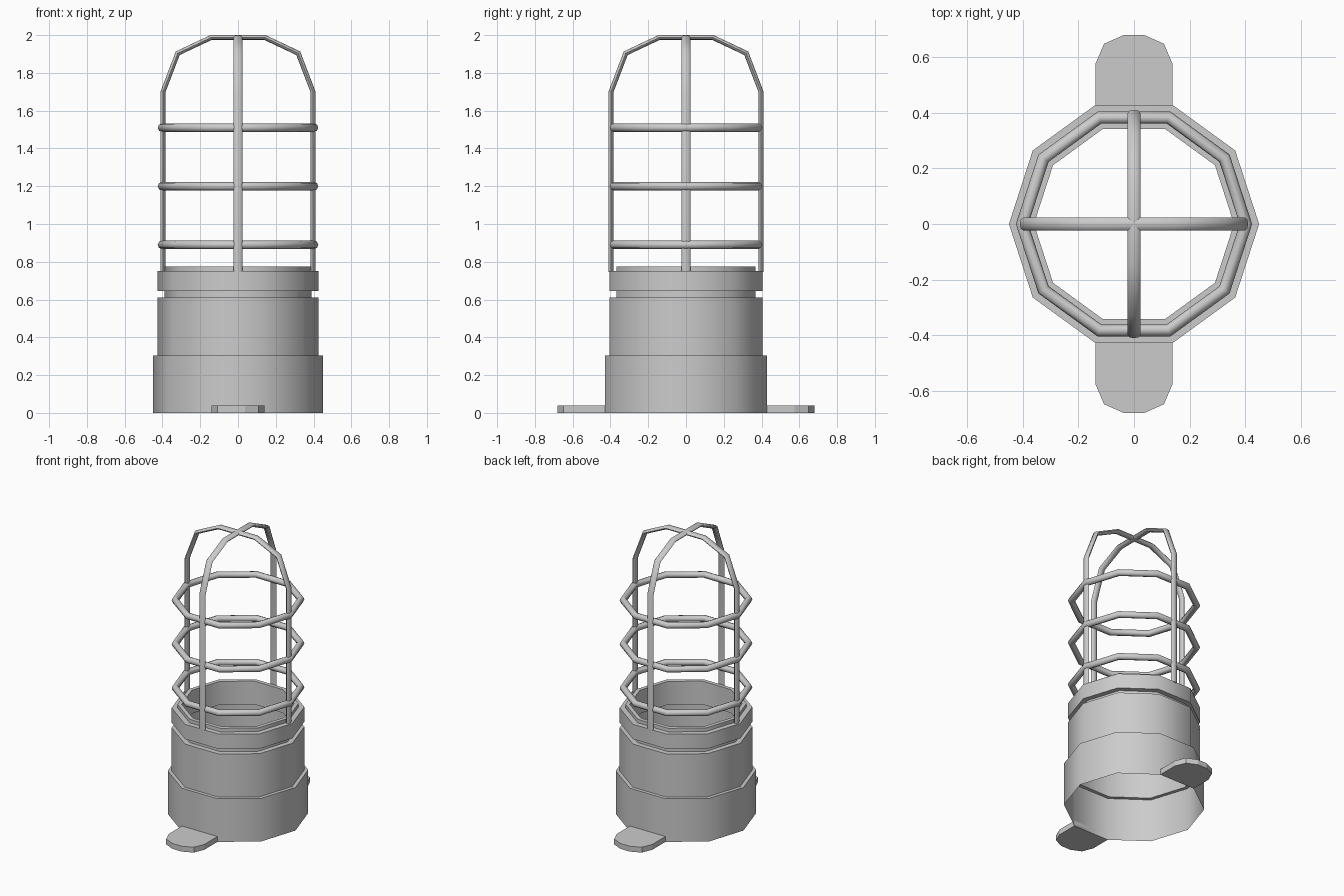
import bpy, bmesh
from math import cos, sin, pi, radians
from mathutils import Vector

if "Cube" in bpy.data.objects:
    bpy.data.objects.remove(bpy.data.objects["Cube"])

SIDES = 10


def finish(name, bm, smooth=True):
    bmesh.ops.recalc_face_normals(bm, faces=bm.faces[:])
    me = bpy.data.meshes.new(name)
    bm.to_mesh(me)
    bm.free()
    ob = bpy.data.objects.new(name, me)
    bpy.context.collection.objects.link(ob)
    if smooth:
        bpy.ops.object.select_all(action='DESELECT')
        ob.select_set(True)
        bpy.context.view_layer.objects.active = ob
        bpy.ops.object.shade_smooth_by_angle(angle=radians(50))
    return ob


def bridge(bm, a, b, wrap=True):
    n = len(a)
    for i in range(n if wrap else n - 1):
        j = (i + 1) % n
        bm.faces.new((a[i], a[j], b[j], b[i]))


def lathe(name, profile, closed=False):
    """Ten-sided turned part from (radius, z) points."""
    bm = bmesh.new()
    rings = [[bm.verts.new((r * cos(2 * pi * k / SIDES), r * sin(2 * pi * k / SIDES), z))
              for k in range(SIDES)] for r, z in profile]
    for a, b in zip(rings, rings[1:] + (rings[:1] if closed else [])):
        bridge(bm, a, b)
    return finish(name, bm)


def arch(name, path, half_w, half_t, turn):
    """Flattened wire swept along (u, z) points, turned about z."""
    pts = [Vector(p) for p in path]
    c, s = cos(turn), sin(turn)
    bm = bmesh.new()
    rings = []
    for i, p in enumerate(pts):
        segs = []
        if i > 0:
            segs.append((p - pts[i - 1]).normalized())
        if i < len(pts) - 1:
            segs.append((pts[i + 1] - p).normalized())
        d = sum(segs, Vector((0, 0))).normalized()
        miter = 1 / d.dot(segs[0])
        n = Vector((-d.y, d.x)) * miter
        ring = []
        for k in range(8):
            a = 2 * pi * k / 8
            q = p + n * (half_t * cos(a))
            w = half_w * sin(a)
            ring.append(bm.verts.new((q.x * c - w * s, q.x * s + w * c, q.y)))
        rings.append(ring)
    for a, b in zip(rings, rings[1:]):
        bridge(bm, a, b)
    bm.faces.new(rings[0])
    bm.faces.new(rings[-1])
    return finish(name, bm)


# Stepped hollow housing, open at the bottom
lathe("base_housing", [(0.45, 0), (0.45, 0.305), (0.425, 0.305),
                       (0.425, 0.61), (0.385, 0.61)])

# Inner neck and the collar around it
lathe("neck", [(0.388, 0.61), (0.388, 0.775), (0.36, 0.775), (0.36, 0.61)], closed=True)
lathe("collar", [(0.385, 0.645), (0.425, 0.645), (0.425, 0.75), (0.385, 0.75)])

# Horizontal guard rings
tube = 0.0225
for i, z in enumerate((0.89, 1.2, 1.51)):
    lathe(f"guard_ring_{i + 1}",
          [(0.4025 + tube * cos(2 * pi * k / 8), z + tube * sin(2 * pi * k / 8))
           for k in range(8)], closed=True)

# Two crossing guard arches
half = [(0.398, 0.745), (0.398, 1.697), (0.319, 1.904), (0.143, 1.987)]
path = half + [(-u, z) for u, z in reversed(half)]
arch("guard_arch_x", path, 0.024, 0.013, 0)
arch("guard_arch_y", path, 0.024, 0.013, pi / 2)

# Mounting tabs front and back
y0 = 0.45 * sin(radians(72))
side = [(0.139, y0), (0.139, 0.575), (0.108, 0.648), (0.036, 0.68)]
outline = side + [(-x, y) for x, y in reversed(side)]
for name, sgn in (("front_tab", -1), ("back_tab", 1)):
    bm = bmesh.new()
    low = [bm.verts.new((x, y * sgn, 0)) for x, y in outline]
    top = [bm.verts.new((x, y * sgn, 0.038)) for x, y in outline]
    bridge(bm, low, top)
    bm.faces.new(low)
    bm.faces.new(top)
    finish(name, bm, smooth=False)
